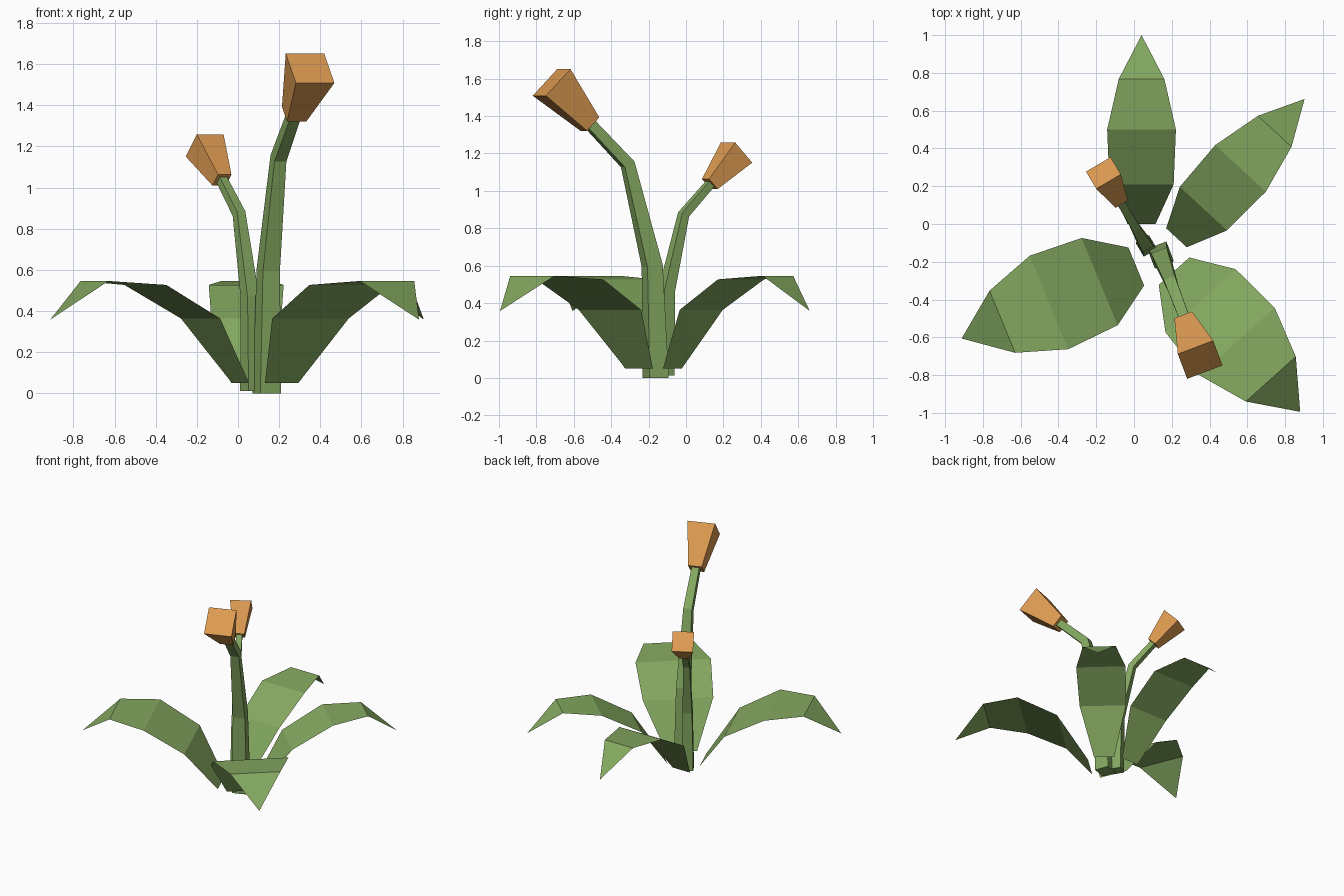
import bpy
from math import radians, sin, cos
from mathutils import Matrix

if "Cube" in bpy.data.objects:
    bpy.data.objects.remove(bpy.data.objects["Cube"])


def material(name, rgb):
    m = bpy.data.materials.new(name)
    m.diffuse_color = (*rgb, 1)
    m.use_nodes = True
    m.node_tree.nodes["Principled BSDF"].inputs["Base Color"].default_value = m.diffuse_color
    return m


green = material("leaf green", (0.23, 0.39, 0.117))
orange = material("petal orange", (0.73, 0.33, 0.084))


def add(name, verts, faces, mat, base, azimuth, scale=1.0):
    """Local x points outward; place at base and turn to azimuth (degrees)."""
    place = (Matrix.Translation(base) @ Matrix.Rotation(radians(azimuth), 4, 'Z')
             @ Matrix.Scale(scale, 4))
    me = bpy.data.meshes.new(name)
    me.from_pydata(verts, [], faces)
    me.transform(place)
    me.materials.append(mat)
    ob = bpy.data.objects.new(name, me)
    bpy.context.collection.objects.link(ob)
    return ob


# Leaf: arched single-surface strip (distance out, height, half width), ends in a point
LEAF = [(0, 0.05, 0.074), (0.21, 0.364, 0.17), (0.5, 0.527, 0.182), (0.767, 0.546, 0.121)]


def leaf(name, base, azimuth, width=1.0):
    verts = []
    for r, z, w in LEAF:
        verts += [(r, -w * width, z), (r, w * width, z)]
    verts.append((1.0, 0, 0.358))
    n = 2 * len(LEAF)
    faces = [(i, i + 2, i + 3, i + 1) for i in range(0, n - 2, 2)]
    faces.append((n - 2, n, n - 1))
    add(name, verts, faces, green, (*base, 0), azimuth)


leaf("back_leaf", (0.04, 0.0), 90)
leaf("back_right_leaf", (0.225, -0.073), 47.3)
leaf("front_left_leaf", (0.012, -0.225), 202.4, 1.47)
leaf("front_right_leaf", (0.212, -0.25), -48.1, 1.47)


# Square tube through sections (distance out, height, side, tilt in degrees)
def square_tube(name, sections, mat, base, azimuth, scale):
    verts = []
    for r, z, s, tilt in sections:
        t, h = radians(tilt), s / 2
        for u, v in ((-h, -h), (h, -h), (h, h), (-h, h)):
            verts.append((r + u * cos(t), v, z - u * sin(t)))
    faces = [(3, 2, 1, 0)]
    for k in range(0, len(verts) - 4, 4):
        faces += [(k + i, k + (i + 1) % 4, k + 4 + (i + 1) % 4, k + 4 + i) for i in range(4)]
    e = len(verts) - 4
    faces.append((e, e + 1, e + 2, e + 3))
    add(name, verts, faces, mat, base, azimuth, scale)


STEM = [(0, 0, 0.108, 0), (0.02, 0.6, 0.088, 8), (0.16, 1.142, 0.062, 29), (0.376, 1.357, 0.055, 45)]
BLOOM = [(0.376, 1.357, 0.1, 45.5), (0.595, 1.58, 0.2, 45.5)]

# Tall flower leans forward, short flower leans back
for prefix, base, azimuth, scale in (("tall", (0.14, -0.162, 0), -69.3, 1.0),
                                     ("short", (0.066, -0.117, 0.012), 120.5, 0.755)):
    square_tube(prefix + "_stem", STEM, green, base, azimuth, scale)
    square_tube(prefix + "_bloom", BLOOM, orange, base, azimuth, scale)
